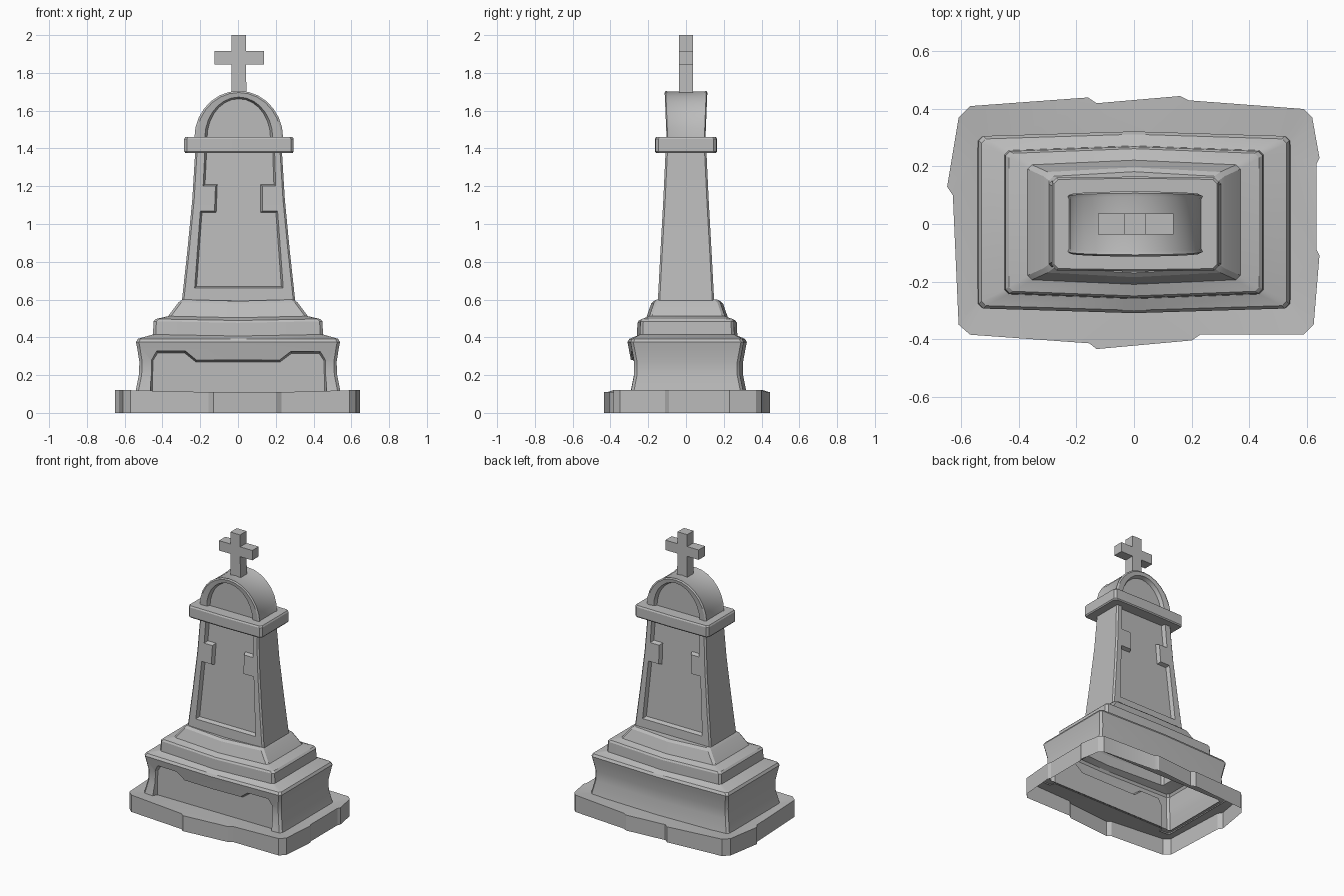
import bpy
import bmesh
import math
from mathutils import Vector

old = bpy.data.objects.get("Cube")
if old:
    bpy.data.objects.remove(old, do_unlink=True)

stone = bpy.data.materials.new("grey stone")
stone.use_nodes = True
GREY = (0.5, 0.5, 0.5, 1)
stone.diffuse_color = GREY
stone.node_tree.nodes["Principled BSDF"].inputs["Base Color"].default_value = GREY


def finish(name, bm):
    bmesh.ops.recalc_face_normals(bm, faces=bm.faces)
    mesh = bpy.data.meshes.new(name)
    bm.to_mesh(mesh)
    bm.free()
    mesh.materials.append(stone)
    obj = bpy.data.objects.new(name, mesh)
    bpy.context.collection.objects.link(obj)
    return obj


def smooth(obj):
    bpy.ops.object.select_all(action='DESELECT')
    obj.select_set(True)
    bpy.context.view_layer.objects.active = obj
    bpy.ops.object.shade_smooth_by_angle(angle=math.radians(25))


def loft(name, rings):
    """Closed solid through a list of equal-length point loops."""
    bm = bmesh.new()
    loops = [[bm.verts.new(p) for p in ring] for ring in rings]
    n = len(loops[0])
    for a, b in zip(loops, loops[1:]):
        for i in range(n):
            j = (i + 1) % n
            bm.faces.new((a[i], a[j], b[j], b[i]))
    bm.faces.new(loops[0])
    bm.faces.new(loops[-1])
    return finish(name, bm)


def ring(hx, hy, z, bow=0.0, chamfer=0.015, cx=0.0, cy=0.0, sag=0.0):
    """Chamfered rectangle whose long sides bulge in the middle."""
    c = chamfer
    half = [(hx, -hy + c), (hx, hy - c), (hx - c, hy), (0, hy + bow), (-hx + c, hy)]
    pts = half + [(-x, -y) for x, y in half]
    return [(x + cx, y + cy, z - (sag if x == 0 else 0)) for x, y in pts]


def shrink(poly, d):
    """Move a counter-clockwise outline inwards by d."""
    out = []
    for i, p in enumerate(poly):
        a, b, c = Vector(poly[i - 1]), Vector(p), Vector(poly[(i + 1) % len(poly)])
        u, v = (b - a).normalized(), (c - b).normalized()
        nu, nv = Vector((-u.y, u.x)), Vector((-v.y, v.x))
        out.append(b + (nu + nv) * d / (1 + nu.dot(nv)))
    return out


def carve(obj, poly, side, face, slope, depth):
    """Cut a recess with drafted walls into the wall y = face + slope * z."""
    layers = [(poly, 0.3), (poly, 0.0), (shrink(poly, 0.01), -depth)]
    cutter = loft("recess_cutter", [[(x, side * (face + slope * z + off), z) for x, z in pts]
                                    for pts, off in layers])
    cutter.hide_render = True
    mod = obj.modifiers.new("recess", 'BOOLEAN')
    mod.operation = 'DIFFERENCE'
    mod.solver = 'EXACT'
    mod.object = cutter
    bpy.context.view_layer.objects.active = obj
    bpy.ops.object.modifier_apply(modifier=mod.name)
    bpy.data.objects.remove(cutter, do_unlink=True)


# Rough base slab, open underneath
outline = [(-.57, .41), (-.16, .44), (-.13, .42), (.16, .445), (.19, .43), (.59, .40),
           (.62, .37), (.645, .23), (.635, .21), (.635, -.09), (.645, -.11), (.625, -.35),
           (.59, -.385), (.23, -.385), (.2, -.405), (-.13, -.435), (-.155, -.415),
           (-.57, -.385), (-.61, -.35), (-.63, .10), (-.65, .13), (-.61, .37)]
bm = bmesh.new()
low = [bm.verts.new((x, y, 0)) for x, y in outline]
high = [bm.verts.new((x, y, 0.12 if abs(x) > 0.5 else 0.11)) for x, y in outline]
for i in range(len(low)):
    bm.faces.new((low[i - 1], low[i], high[i], high[i - 1]))
inner = [bm.verts.new(p) for p in ring(.52, .255, .104, cy=.005)]
rim = [bm.edges.get((high[i - 1], high[i])) for i in range(len(high))]
rim += [bm.edges.new((inner[i - 1], inner[i])) for i in range(len(inner))]
bmesh.ops.triangle_fill(bm, edges=rim, use_beauty=True)
smooth(finish("base_slab", bm))

# Plinth with stepped top
steps = [(.545, .30, .10), (.525, .28, .2), (.522, .28, .27), (.535, .295, .35),
         (.54, .30, .375), (.53, .29, .392), (.45, .25, .415), (.447, .247, .485),
         (.435, .24, .497), (.37, .20, .512), (.315, .175, .585), (.295, .16, .6)]
plinth = loft("stepped_plinth", [ring(x, y, z, bow=.016, cy=.006, sag=.008 if z > .4 else 0)
                                 for x, y, z in steps])
panel = [(-.465, .05), (.47, .05), (.465, .28), (.435, .325), (.28, .325), (.22, .28),
         (-.22, .28), (-.28, .328), (-.43, .328), (-.46, .28)]
carve(plinth, panel, -1, .283, 0, .025)
bm = bmesh.new()
bm.from_mesh(plinth.data)
bottom = [f for f in bm.faces if f.normal.z < -.9 and f.calc_center_median().z < .105]
bmesh.ops.delete(bm, geom=bottom, context='FACES')
bm.to_mesh(plinth.data)
bm.free()
smooth(plinth)

# Tapering body with a recessed panel on front and back
body = loft("tapered_body", [ring(x, y, z, chamfer=.01, cx=.003) for x, y, z in
                             [(.302, .15, .575), (.271, .135, .86), (.245, .12, 1.13),
                              (.228, .107, 1.41)]])
tablet = [(-.23, .66), (.24, .66), (.21, 1.07), (.13, 1.07), (.13, 1.2), (.2, 1.2),
          (.19, 1.5), (-.17, 1.5), (-.185, 1.2), (-.12, 1.2), (-.125, 1.07), (-.2, 1.07)]
for side in (-1, 1):
    carve(body, tablet, side, .181, -.0525, .028)
smooth(body)

# Flat cap
smooth(loft("cap", [ring(x, y, z, bow=.004, cx=.005) for x, y, z in
                    [(.284, .155, 1.376), (.29, .161, 1.384), (.29, .161, 1.45),
                     (.284, .155, 1.46)]]))


# Arched top with a sunken face on both sides
def arch(a, b, y, flare):
    pts = []
    for i in range(15):
        t = math.pi * i / 14
        s = math.sin(t)
        pts.append((a * math.cos(t) + .004, y + math.copysign(flare * s, y), 1.455 + b * s))
    return pts


half = [(.168, .208, -.08, 0), (.18, .217, -.099, .01), (.224, .241, -.103, .01),
        (.235, .25, -.097, .01), (.23, .246, -.085, .01)]
profile = half + [(a, b, -y, f) for a, b, y, f in reversed(half)]
smooth(loft("arched_top", [arch(*p) for p in profile]))

# Cross
cross = [(-.035, 1.68), (.045, 1.68), (.042, 1.845), (.138, 1.845), (.138, 1.915),
         (.042, 1.915), (.042, 2), (-.035, 2), (-.035, 1.915), (-.125, 1.915),
         (-.125, 1.845), (-.035, 1.845)]
smooth(loft("cross", [[(x, y, z) for x, z in cross] for y in (-.036, .036)]))
